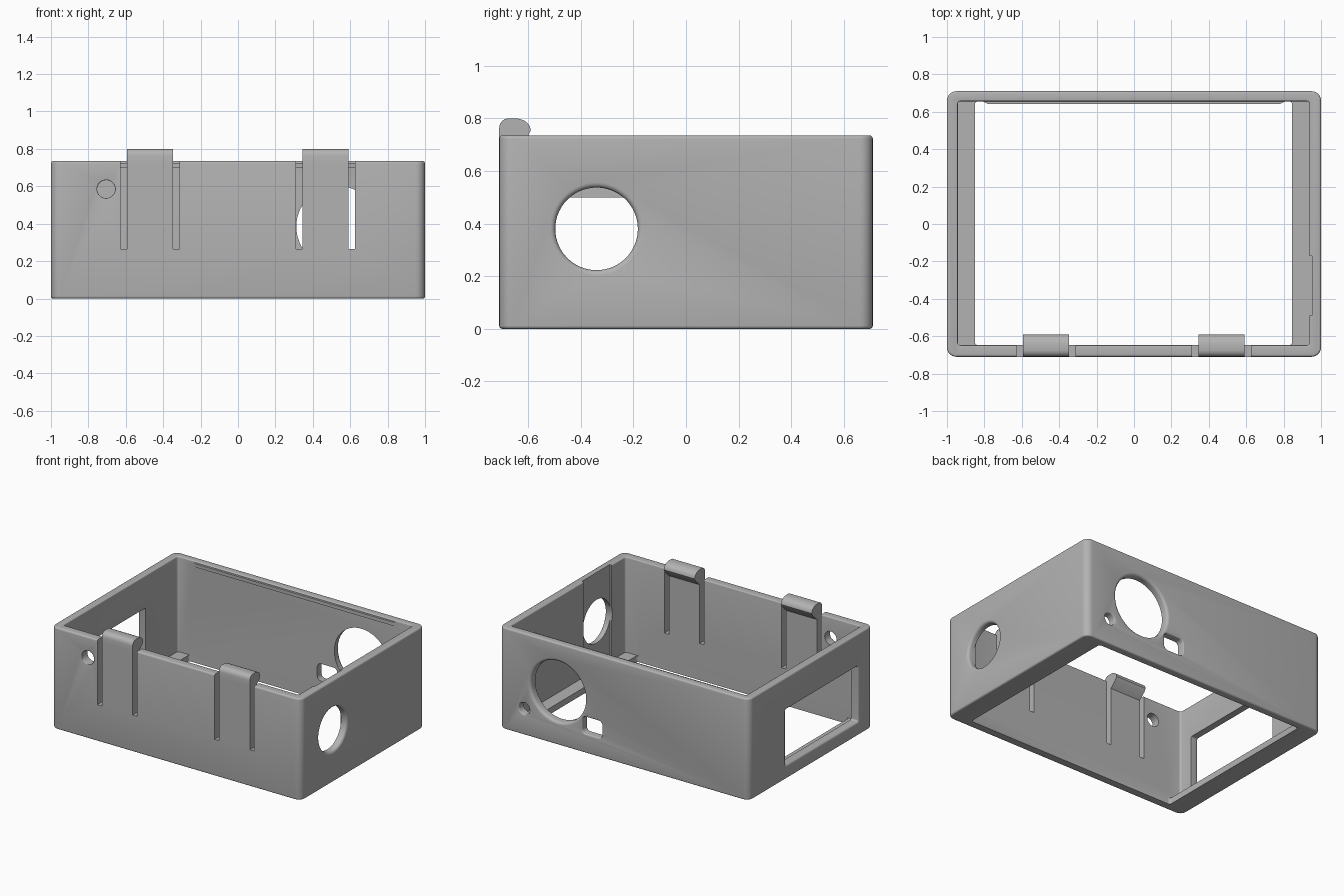
import bpy, bmesh
from math import sin, cos, pi
from mathutils import Vector

cube = bpy.data.objects.get("Cube")
if cube:
    bpy.data.objects.remove(cube)

grey = bpy.data.materials.new("plain_grey")
grey.use_nodes = True
grey.diffuse_color = (0.45, 0.45, 0.45, 1)
grey.node_tree.nodes["Principled BSDF"].inputs["Base Color"].default_value = grey.diffuse_color

# Local (u, v, depth) to world for shapes running along each axis
AXES = {
    "x": lambda u, v, d: Vector((d, u, v)),
    "y": lambda u, v, d: Vector((u, d, v)),
    "z": lambda u, v, d: Vector((u, v, d)),
}


def outline(u0, u1, v0, v1, r, n):
    """Rounded rectangle; a full radius gives a circle."""
    pts = []
    for q, (cu, cv) in enumerate([(u1 - r, v1 - r), (u0 + r, v1 - r),
                                  (u0 + r, v0 + r), (u1 - r, v0 + r)]):
        for i in range(n):
            a = (q + i / (n - 1)) * pi / 2
            pts.append((cu + r * cos(a), cv + r * sin(a)))
    return pts


def loft(name, axis, rect, r, rings, n=8):
    """Closed solid through (grow, depth) rings of a rounded rectangle."""
    u0, u1, v0, v1 = rect
    bm = bmesh.new()
    loops = []
    for grow, depth in rings:
        pts = outline(u0 - grow, u1 + grow, v0 - grow, v1 + grow, r + grow, n)
        loops.append([bm.verts.new(AXES[axis](u, v, depth)) for u, v in pts])
    for a, b in zip(loops, loops[1:]):
        for i in range(len(a)):
            j = (i + 1) % len(a)
            bm.faces.new((a[i], a[j], b[j], b[i]))
    bm.faces.new(loops[0])
    bm.faces.new(loops[-1])
    return finish(name, bm)


def finish(name, bm):
    bmesh.ops.remove_doubles(bm, verts=bm.verts, dist=1e-5)
    bmesh.ops.recalc_face_normals(bm, faces=bm.faces)
    mesh = bpy.data.meshes.new(name)
    bm.to_mesh(mesh)
    bm.free()
    mesh.materials.append(grey)
    ob = bpy.data.objects.new(name, mesh)
    bpy.context.collection.objects.link(ob)
    return ob


def block(name, x0, x1, y0, y1, z0, z1):
    bm = bmesh.new()
    bmesh.ops.create_cube(bm, size=1)
    for v in bm.verts:
        v.co = Vector(((x0 + x1) / 2 + v.co.x * (x1 - x0),
                       (y0 + y1) / 2 + v.co.y * (y1 - y0),
                       (z0 + z1) / 2 + v.co.z * (z1 - z0)))
    return finish(name, bm)


def prism(name, axis, pts, d0, d1):
    bm = bmesh.new()
    ends = [[bm.verts.new(AXES[axis](u, v, d)) for u, v in pts] for d in (d0, d1)]
    for i in range(len(pts)):
        j = (i + 1) % len(pts)
        bm.faces.new((ends[0][i], ends[0][j], ends[1][j], ends[1][i]))
    bm.faces.new(ends[0])
    bm.faces.new(ends[1])
    return finish(name, bm)


def combine(target, tool, operation="DIFFERENCE"):
    mod = target.modifiers.new("combine", "BOOLEAN")
    mod.operation, mod.solver, mod.object = operation, "EXACT", tool
    deps = bpy.context.evaluated_depsgraph_get()
    mesh = bpy.data.meshes.new_from_object(target.evaluated_get(deps))
    target.modifiers.clear()
    target.data = mesh
    bpy.data.objects.remove(tool)


def fillet(depth, side, r, flare):
    """Rings of a quarter round ending at depth; flare > 0 widens, < 0 narrows."""
    steps = [i / 4 * pi / 2 for i in range(5)]
    return [(flare * r * (1 - cos(a)), depth - side * r * (1 - sin(a))) for a in steps]


W, D, H = 1.0, 0.71, 0.735

# Outer body with softened edges
body = loft("case_frame", "z", (-W, W, -D, D), 0.05,
            fillet(0, -1, 0.012, -1)[::-1] + fillet(H, 1, 0.012, -1))

# Main cavity, leaving a thin ledge at both ends, then the open floor
combine(body, loft("cavity", "z", (-0.942, 0.938, -0.648, 0.656), 0.015,
                   [(0, 0.045)] + fillet(H, 1, 0.008, 1) + [(0.008, H + 0.1)], 5))
combine(body, loft("floor_opening", "z", (-0.85, 0.845, -0.648, 0.656), 0.015,
                   [(0, -0.1), (0, 0.1)], 5))

# Recess behind the round hole in the right end
combine(body, block("end_recess", 0.9, 0.953, -0.49, -0.17, 0.045, H + 0.1))


def hole(axis, side, wall, cu, cv, hu, hv, r, soft, n=8):
    """Opening through one wall with a rounded outer edge."""
    rings = [(0, side * (wall - 0.2))] + fillet(side * wall, side, soft, 1)
    rings.append((soft, side * (wall + 0.1)))
    combine(body, loft("hole", axis, (cu - hu, cu + hu, cv - hv, cv + hv), r, rings, n))


def round_hole(axis, side, wall, cu, cv, r, soft):
    hole(axis, side, wall, cu, cv, r, r, r, soft, 16)


round_hole("x", 1, W, -0.34, 0.38, 0.157, 0.02)
round_hole("y", 1, D, 0.53, 0.385, 0.218, 0.02)
round_hole("y", 1, D, 0.80, 0.19, 0.042, 0.008)
round_hole("y", -1, D, -0.705, 0.585, 0.048, 0.005)
hole("y", 1, D, 0.255, 0.20, 0.08, 0.062, 0.03, 0.008)
hole("x", -1, W, -0.127, 0.30, 0.415, 0.2, 0.012, 0.015)

# Slots that free the two latch tongues
for centre in (-0.47, 0.468):
    for side in (-1, 1):
        x = centre + side * 0.141
        combine(body, block("slot", x - 0.0175, x + 0.0175, -0.8, -0.6, 0.265, H + 0.1))

# Latch hooks on the tongues
hook = [(-0.71, 0.69), (-0.71, 0.765)]
hook += [(-0.675 - 0.035 * cos(a), 0.765 + 0.035 * sin(a)) for a in (0.4, 0.8, 1.2, pi / 2)]
hook += [(-0.65 + 0.06 * sin(a), 0.755 + 0.045 * cos(a)) for a in (0, 0.3, 0.6, 0.9, 1.2, pi / 2)]
hook += [(-0.6, 0.735), (-0.648, 0.69)]
for centre in (-0.47, 0.468):
    combine(body, prism("hook", "x", hook, centre - 0.1235, centre + 0.1235), "UNION")

# Catch ridge inside the back wall, tapered at its ends
ridge = [(-0.81, 0.67), (-0.81, 0.656), (-0.78, 0.641),
         (0.78, 0.641), (0.81, 0.656), (0.81, 0.67)]
combine(body, prism("ridge", "z", ridge, 0.7, 0.725), "UNION")

# Smooth the rounded edges
bpy.ops.object.select_all(action="DESELECT")
body.select_set(True)
bpy.context.view_layer.objects.active = body
bpy.ops.object.shade_smooth_by_angle(angle=0.6)
